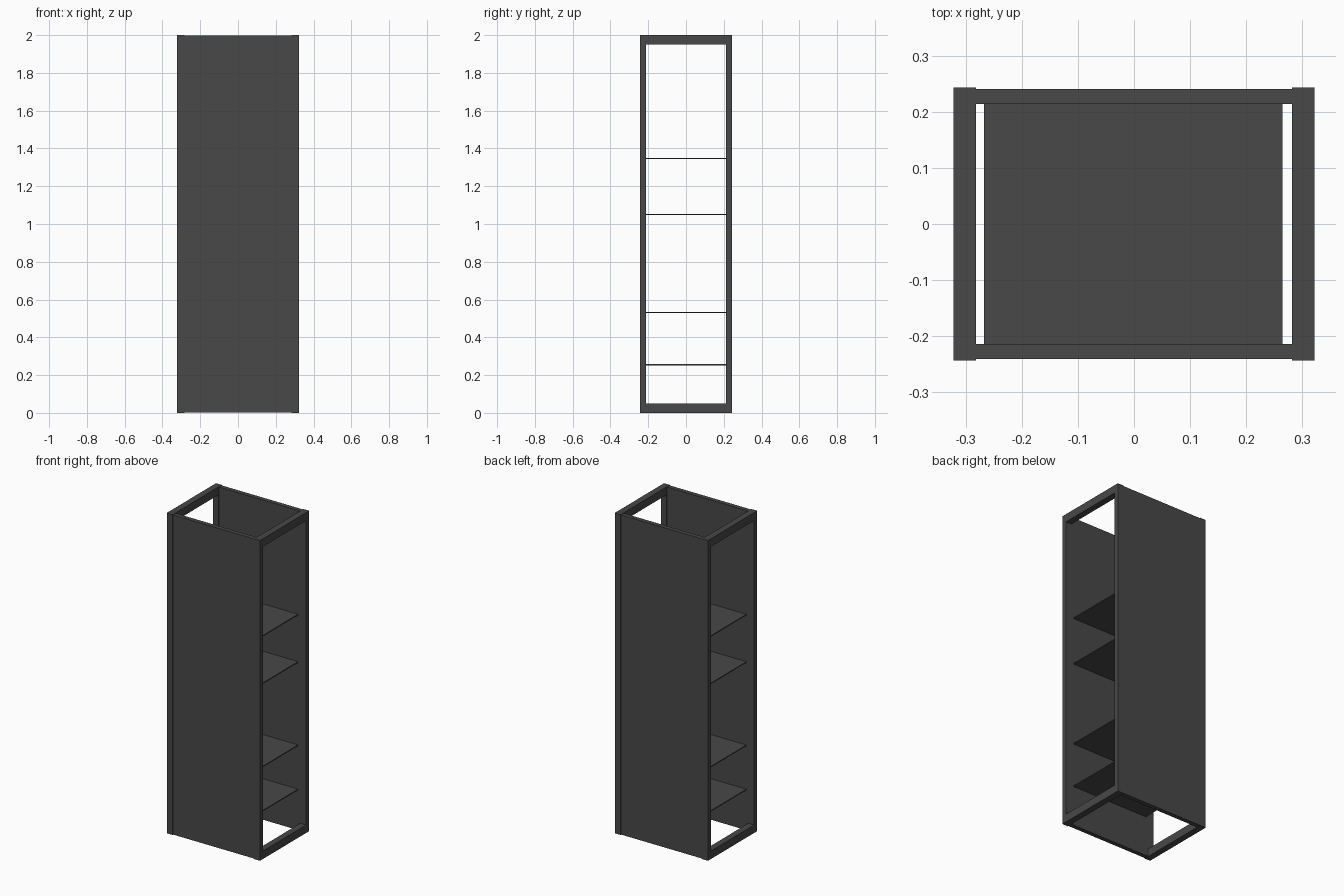
import bpy, bmesh

if "Cube" in bpy.data.objects:
    bpy.data.objects.remove(bpy.data.objects["Cube"])


def box_into(bm, x, y, z):
    """Add a box spanning the given (min, max) ranges."""
    verts = bmesh.ops.create_cube(bm, size=1)["verts"]
    for v in verts:
        for i, (lo, hi) in enumerate((x, y, z)):
            v.co[i] = hi if v.co[i] > 0 else lo


def make_object(name, bm, color=(0.065, 0.065, 0.065, 1)):
    mesh = bpy.data.meshes.new(name)
    bm.to_mesh(mesh)
    bm.free()
    ob = bpy.data.objects.new(name, mesh)
    bpy.context.collection.objects.link(ob)
    mat = bpy.data.materials.get("dark_grey") or bpy.data.materials.new("dark_grey")
    mat.diffuse_color = color
    mat.use_nodes = True
    mat.node_tree.nodes["Principled BSDF"].inputs["Base Color"].default_value = mat.diffuse_color
    mesh.materials.append(mat)
    return ob


HX, HY, H = 0.322, 0.243, 2.0      # outer half width, half depth, height
FRAME_X = 0.282                    # inner face of the side frames
OPEN_Y, RAIL = 0.212, 0.05         # side opening half depth, rail height

# Open rectangular frames on both sides: one connected ring each
for side, label in ((-1, "left"), (1, "right")):
    bm = bmesh.new()
    rings = []
    for x in (side * FRAME_X, side * HX):
        for y, lo, hi in ((HY, 0, H), (OPEN_Y, RAIL, H - RAIL)):
            rings.append([bm.verts.new((x, a, b)) for a, b in
                          ((-y, lo), (y, lo), (y, hi), (-y, hi))])
    inner_out, inner_in, outer_out, outer_in = rings
    for r1, r2 in ((inner_out, inner_in), (inner_in, outer_in),
                   (outer_in, outer_out), (outer_out, inner_out)):
        for i in range(4):
            j = (i + 1) % 4
            bm.faces.new((r1[i], r1[j], r2[j], r2[i]))
    bmesh.ops.recalc_face_normals(bm, faces=bm.faces)
    make_object(label + "_frame", bm)

# Front and back panels, slightly inset from the frames
for side, label in ((-1, "front"), (1, "back")):
    bm = bmesh.new()
    ys = sorted((side * 0.214, side * 0.241))
    box_into(bm, (-FRAME_X, FRAME_X), ys, (0.002, H - 0.002))
    make_object(label + "_panel", bm)

# Thin shelves between the panels
for n, z in enumerate((0.255, 0.531, 1.051, 1.347), 1):
    bm = bmesh.new()
    box_into(bm, (-0.267, 0.265), (-0.214, 0.214), (z - 0.003, z + 0.003))
    make_object(f"shelf_{n}", bm)
